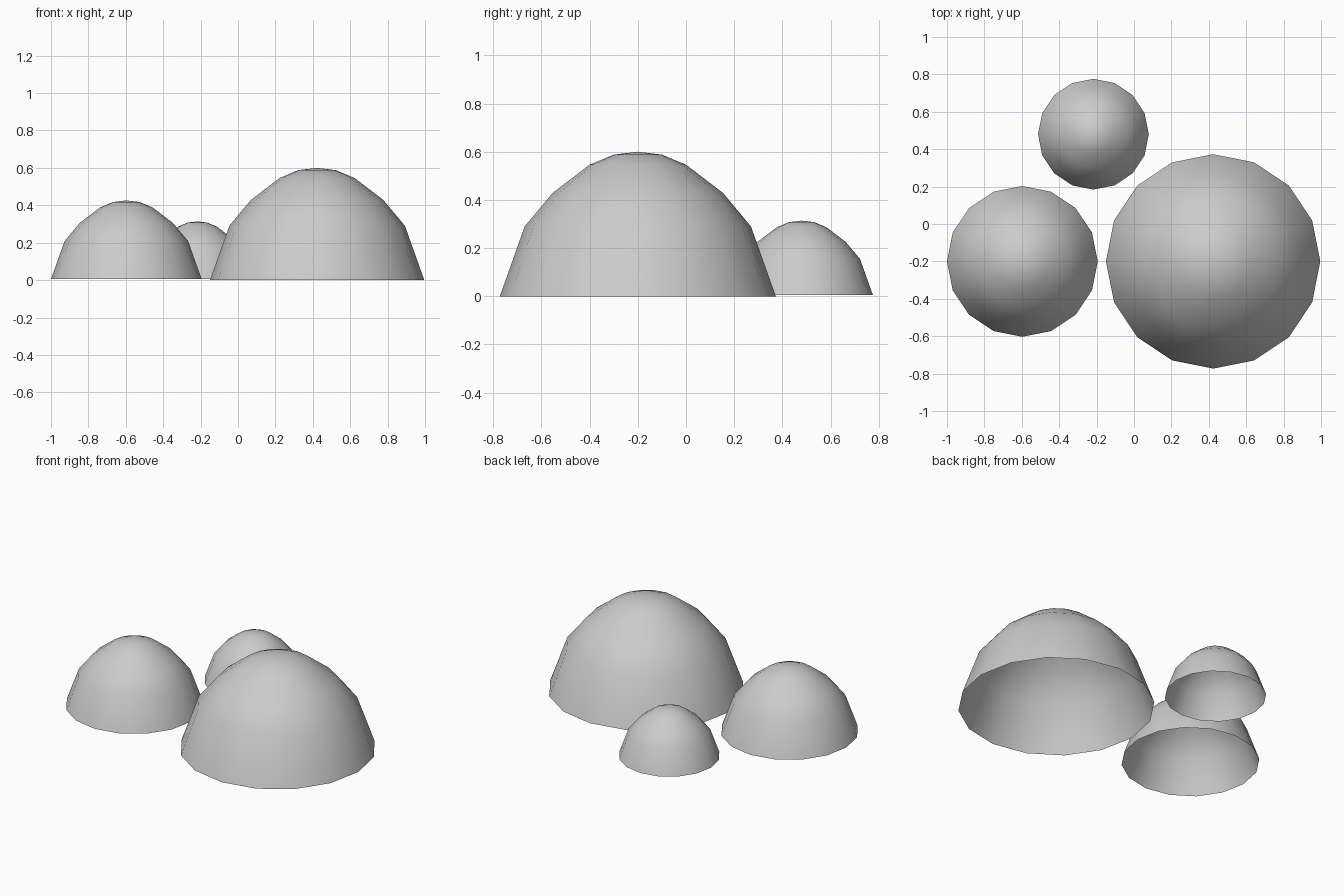
import bpy, bmesh
from math import cos, sin, pi

if "Cube" in bpy.data.objects:
    bpy.data.objects.remove(bpy.data.objects["Cube"])

SIDES = 16
# dome profile as fractions of base radius and height, rim to crown
PROFILE = [(1, 0), (0.82, 0.483), (0.617, 0.715), (0.35, 0.91), (0.175, 0.98)]


def dome(name, x, y, radius, height, base=0.0):
    bm = bmesh.new()
    rings = []
    for r, z in PROFILE:
        rings.append([bm.verts.new((r * radius * cos(2 * pi * i / SIDES),
                                    r * radius * sin(2 * pi * i / SIDES),
                                    base + z * (height - base)))
                      for i in range(SIDES)])
    # side bands
    for lo, hi in zip(rings, rings[1:]):
        for i in range(SIDES):
            j = (i + 1) % SIDES
            bm.faces.new((lo[i], lo[j], hi[j], hi[i]))
    # crown fan
    top = bm.verts.new((0, 0, height))
    for i in range(SIDES):
        bm.faces.new((rings[-1][i], rings[-1][(i + 1) % SIDES], top))
    for f in bm.faces:
        f.smooth = True
    mesh = bpy.data.meshes.new(name)
    bm.to_mesh(mesh)
    bm.free()
    ob = bpy.data.objects.new(name, mesh)
    ob.location = (x, y, 0)
    bpy.context.collection.objects.link(ob)


# three open-bottomed mounds
dome("large_mound", 0.423, -0.2, 0.573, 0.6)
dome("medium_mound", -0.597, -0.2, 0.403, 0.426, 0.005)
dome("small_mound", -0.217, 0.48, 0.296, 0.314, 0.005)
